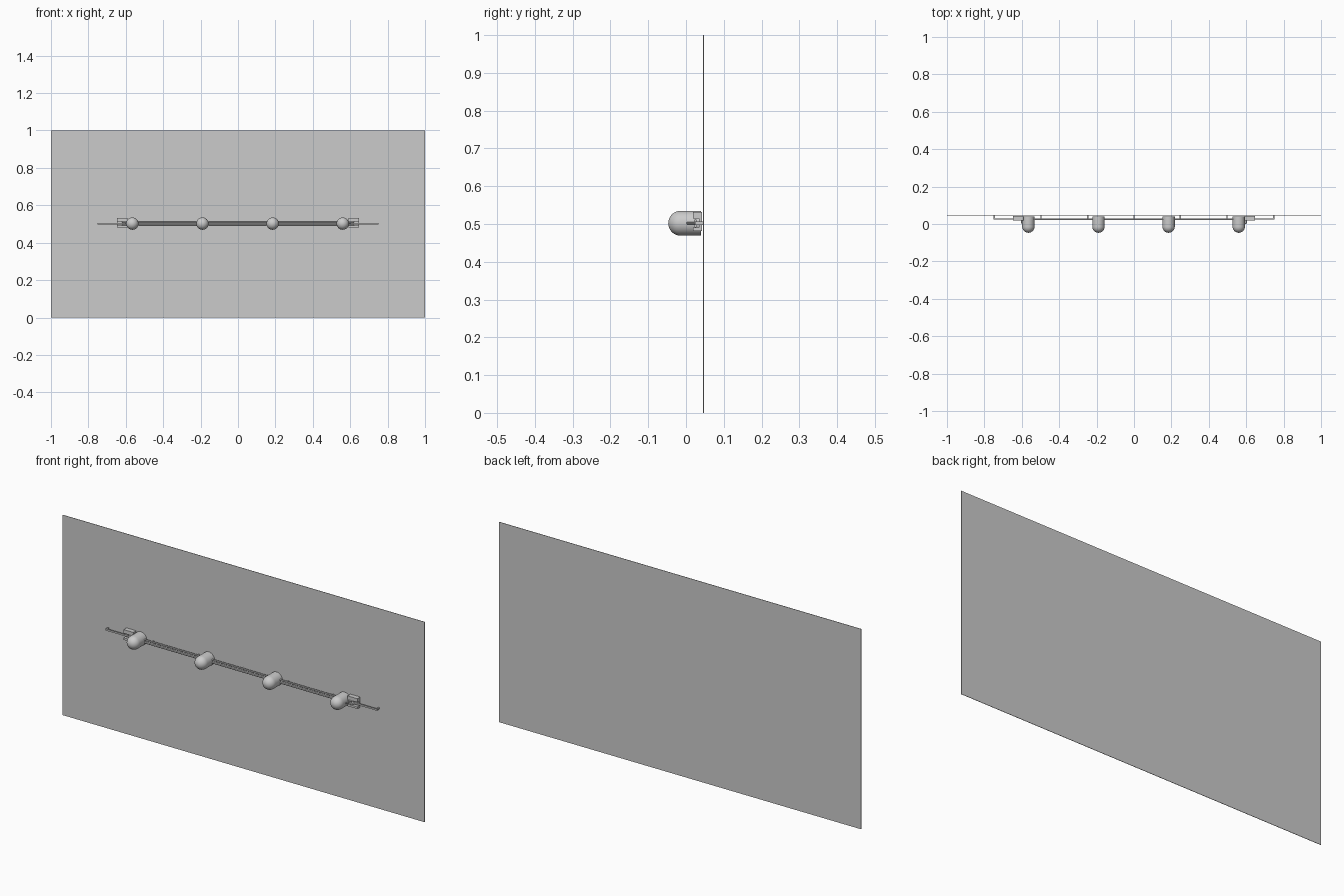
import bpy, bmesh, math
from mathutils import Matrix, Vector

if "Cube" in bpy.data.objects:
    bpy.data.objects.remove(bpy.data.objects["Cube"])

ZC = 0.502      # height of the lamp row
WALL = 0.045    # front surface of the wall


def finish(name, bm, smooth=False):
    bmesh.ops.recalc_face_normals(bm, faces=bm.faces)
    me = bpy.data.meshes.new(name)
    bm.to_mesh(me)
    bm.free()
    ob = bpy.data.objects.new(name, me)
    bpy.context.collection.objects.link(ob)
    if smooth:
        bpy.ops.object.select_all(action='DESELECT')
        ob.select_set(True)
        bpy.context.view_layer.objects.active = ob
        bpy.ops.object.shade_smooth_by_angle(angle=math.radians(35))
    return ob


def box(name, lo, hi):
    lo, hi = Vector(lo), Vector(hi)
    bm = bmesh.new()
    m = Matrix.Translation((lo + hi) / 2) @ Matrix.Diagonal((*(hi - lo), 1))
    bmesh.ops.create_cube(bm, size=1, matrix=m)
    return finish(name, bm)


def rod(name, a, b, r, seg=10):
    a, b = Vector(a), Vector(b)
    d = b - a
    m = Matrix.Translation((a + b) / 2) @ d.to_track_quat('Z', 'Y').to_matrix().to_4x4()
    bm = bmesh.new()
    bmesh.ops.create_cone(bm, cap_ends=True, segments=seg, radius1=r, radius2=r,
                          depth=d.length, matrix=m)
    return finish(name, bm, True)


def lamp(name, x, r=0.033, back=0.04, dome=-0.014):
    # cylinder with a hemispherical front, spun around the y axis
    bm = bmesh.new()
    pts = [(0, back), (r, back), (r, dome)]
    n = 10
    pts += [(r * math.cos(i * math.pi / 2 / n), dome - r * math.sin(i * math.pi / 2 / n))
            for i in range(1, n)] + [(0, dome - r)]
    vs = [bm.verts.new((x + p, y, ZC)) for p, y in pts]
    es = [bm.edges.new(e) for e in zip(vs, vs[1:])]
    bmesh.ops.spin(bm, geom=vs + es, cent=(x, 0, ZC), axis=(0, 1, 0),
                   angle=math.tau, steps=32)
    bmesh.ops.remove_doubles(bm, verts=bm.verts, dist=1e-5)
    return finish(name, bm, True)


# wall panel
box("wall_panel", (-1, WALL, 0), (1, WALL + 0.002, 1))

# thin mounting rail with standoffs to the wall
box("mounting_rail", (-0.75, 0.024, ZC - 0.004), (0.75, 0.03, ZC + 0.004))
for i in range(-3, 4):
    x = i * 0.25 - math.copysign(0.003, i) * (i != 0)
    box("rail_standoff", (x - 0.003, 0.024, ZC - 0.004), (x + 0.003, WALL, ZC + 0.004))

# pair of cables linking the lamps
for dz in (-0.007, 0.007):
    rod("lamp_cable", (-0.62, 0.025, ZC + dz), (0.62, 0.025, ZC + dz), 0.004)

# lamps
for x in (-0.565, -0.19, 0.185, 0.56):
    lamp("lamp", x)

# end brackets: back plate, two side walls and a floor around the cable ends
for s in (-1, 1):
    def part(name, x0, x1, y0, y1, z0, z1):
        box(name, (min(s * x0, s * x1), y0, z0), (max(s * x0, s * x1), y1, z1))
    part("bracket_plate", 0.592, 0.646, 0.034, 0.042, 0.481, 0.532)
    part("bracket_top", 0.592, 0.646, 0.019, 0.036, 0.514, 0.532)
    part("bracket_bottom", 0.592, 0.646, 0.019, 0.036, 0.481, 0.491)
    rod("bracket_screw", (s * 0.575, 0.003, ZC), (s * 0.60, 0.003, ZC), 0.003)
    rod("bracket_pin", (s * 0.60, 0.003, ZC), (s * 0.60, 0.036, ZC), 0.003)
